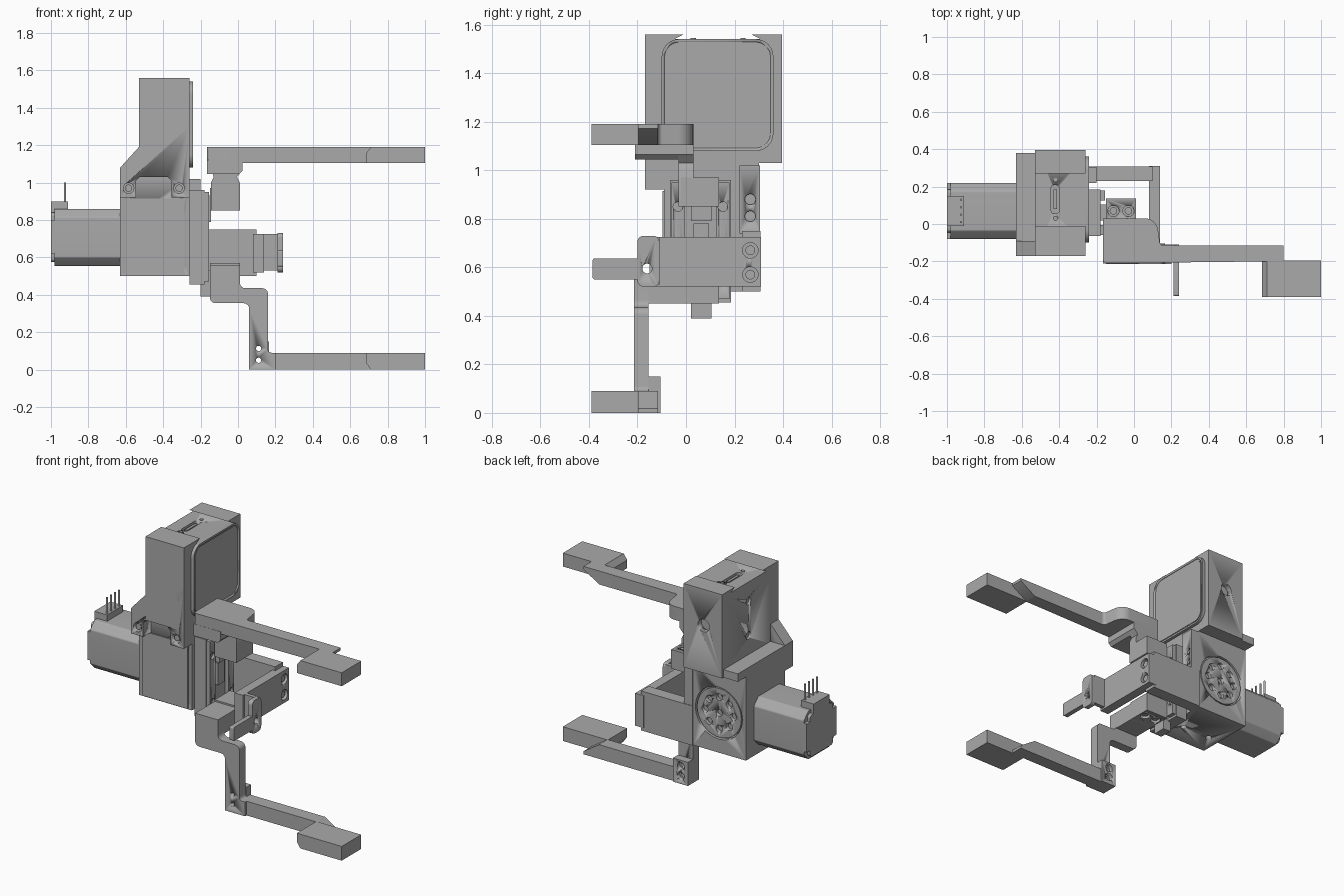
import bpy, bmesh, math
from mathutils import Vector

cube = bpy.data.objects.get("Cube")
if cube:
    bpy.data.objects.remove(cube, do_unlink=True)

grey = bpy.data.materials.new("machined grey")
grey.use_nodes = True
grey.diffuse_color = (0.40, 0.40, 0.40, 1)
grey.node_tree.nodes["Principled BSDF"].inputs["Base Color"].default_value = grey.diffuse_color

# for each extrusion axis: how (a, b, depth) maps to x, y, z
PLACE = {"x": lambda a, b, d: (d, a, b),
         "y": lambda a, b, d: (a, d, b),
         "z": lambda a, b, d: (a, b, d)}


def rounded(points):
    """Expand (a, b, radius) corners into arcs."""
    out = []
    for i, p in enumerate(points):
        c = Vector(p[:2])
        if len(p) == 2:
            out.append(c)
            continue
        u = (Vector(points[i - 1][:2]) - c).normalized()
        v = (Vector(points[(i + 1) % len(points)][:2]) - c).normalized()
        half = u.angle(v) / 2
        mid = c + (u + v).normalized() * (p[2] / math.sin(half))
        t = p[2] / math.tan(half)
        start, end = c + u * t - mid, c + v * t - mid
        for k in range(7):
            out.append(mid + start.lerp(end, k / 6).normalized() * p[2])
    return out


def add_prism(bm, points, axis, lo, hi):
    outline = rounded(points)
    place = PLACE[axis]
    low = [bm.verts.new(place(p[0], p[1], lo)) for p in outline]
    high = [bm.verts.new(place(p[0], p[1], hi)) for p in outline]
    n = len(outline)
    bm.faces.new(low)
    bm.faces.new(high)
    for i in range(n):
        j = (i + 1) % n
        bm.faces.new((low[i], low[j], high[j], high[i]))


def finish(name, bm):
    bmesh.ops.recalc_face_normals(bm, faces=bm.faces)
    mesh = bpy.data.meshes.new(name)
    bm.to_mesh(mesh)
    bm.free()
    mesh.materials.append(grey)
    obj = bpy.data.objects.new(name, mesh)
    bpy.context.collection.objects.link(obj)
    bpy.ops.object.select_all(action="DESELECT")
    obj.select_set(True)
    bpy.context.view_layer.objects.active = obj
    bpy.ops.object.shade_smooth_by_angle(angle=math.radians(32))
    return obj


def prism(name, points, axis, lo, hi):
    bm = bmesh.new()
    add_prism(bm, points, axis, lo, hi)
    return finish(name, bm)


def rect(a0, a1, b0, b1, r=0):
    return [p + (r,) if r else p for p in ((a0, b0), (a1, b0), (a1, b1), (a0, b1))]


def box(name, x0, x1, y0, y1, z0, z1, r=0, axis="z"):
    spans = {"x": (y0, y1, z0, z1, x0, x1), "y": (x0, x1, z0, z1, y0, y1),
             "z": (x0, x1, y0, y1, z0, z1)}[axis]
    return prism(name, rect(*spans[:4], r), axis, *spans[4:])


def circle(a, b, r, n=24):
    return [(a + r * math.cos(math.tau * i / n), b + r * math.sin(math.tau * i / n)) for i in range(n)]


def cut(obj, outlines, axis, lo, hi):
    """Cut several outlines out of a part."""
    bm = bmesh.new()
    for o in outlines:
        add_prism(bm, o, axis, lo, hi)
    cutter = finish("cutter", bm)
    cutter.hide_render = True
    mod = obj.modifiers.new("cut", "BOOLEAN")
    mod.operation, mod.solver, mod.object = "DIFFERENCE", "EXACT", cutter
    bpy.context.view_layer.objects.active = obj
    bpy.ops.object.modifier_apply(modifier="cut")
    bpy.data.objects.remove(cutter, do_unlink=True)


def holes(obj, centres, r, axis, lo, hi):
    cut(obj, [circle(a, b, r) for a, b in centres], axis, lo, hi)


def screws(name, centres, r, axis, lo, hi):
    bm = bmesh.new()
    for a, b in centres:
        add_prism(bm, circle(a, b, r), axis, lo, hi)
    return finish(name, bm)


# --- main actuator body, with a drilled output disc at the back
body = box("actuator_body", -.63, -.26, -.09, .30, .5, 1.03)
holes(body, [(-.52, .84), (-.33, .815), (-.52, .575), (-.33, .6)], .021, "y", -.12, -.04)
holes(body, [(-.44, .75)], .165, "y", .275, .35)
disc = prism("output_disc", circle(-.44, .75, .155, 40), "y", .26, .296)
holes(disc, circle(-.44, .75, .1, 8) + [(-.44, .75)], .022, "y", .275, .35)
holes(body, [(-.55, .05), (-.35, .05)], .02, "z", .45, .54)
box("body_seam_plate", -.605, -.285, -.097, -.085, .505, .915)

# --- motor with end cap, connector and pins
MOTOR = [(-.08, .6), (-.035, .555), (.175, .555), (.22, .6),
         (.22, .815), (.175, .86), (-.035, .86), (-.08, .815)]
prism("motor_case", [p + (.015,) for p in MOTOR], "x", -.98, -.63)
box("motor_end_cap", -1, -.97, -.045, .185, .575, .84, .02, "x")
box("motor_end_bar", -1, -.97, -.08, .22, .62, .8)
box("motor_connector", -1, -.91, -.01, .15, .84, .9)
screws("connector_pins", [(-.925, y) for y in (.01, .05, .09, .13)], .006, "z", .89, 1.0)

# --- camera bracket: front cheek, channel around the camera, flange
cheek = prism("bracket_front_cheek", [(-.63, .92), (-.63, 1.08), (-.53, 1.19), (-.53, 1.3),
              (-.26, 1.3), (-.26, .92)], "y", -.17, -.09)
cut(cheek, [[(-.545, .9), (-.545, 1.01), (-.525, 1.03), (-.375, 1.03), (-.355, 1.01), (-.355, .9)]],
    "y", -.2, -.03)
holes(cheek, [(-.585, .97), (-.315, .97)], .028, "y", -.2, -.13)
screws("cheek_screws", [(-.585, .97), (-.315, .97)], .019, "y", -.16, -.12)
channel = prism("bracket_channel", [(-.17, 1.03), (.395, 1.03), (.395, 1.56), (.27, 1.56), (.36, 1.515),
                (.36, 1.08), (-.1, 1.08), (-.1, 1.515), (-.01, 1.56), (-.17, 1.56)], "x", -.53, -.26)
holes(channel, [(-.4, 1.33)], .04, "y", .34, .45)
wall = box("bracket_rear_wall", -.529, -.5, -.12, .38, 1.05, 1.54)
holes(wall, [(.13, 1.2), (.13, 1.42)], .024, "x", -.56, -.515)
box("bracket_flange", -.63, -.27, -.17, .38, 1.03, 1.08)

# --- camera with a framed window and a top socket
camera = box("camera_case", -.5, -.26, -.1, .36, 1.08, 1.54)
socket = rect(-.443, -.4, .055, .21, .018)
cut(camera, [socket], "z", 1.51, 1.6)
prism("socket_tongue", rect(-.43, -.413, .08, .185), "z", 1.5, 1.535)
screws("socket_screws", [(-.42, .03), (-.42, .235)], .011, "z", 1.52, 1.545)
window = box("camera_window", -.27, -.24, -.1, .36, 1.08, 1.54, .07, "x")
cut(window, [rect(-.088, .348, 1.092, 1.528, .06)], "x", -.246, -.2)
box("window_glass", -.26, -.243, -.08, .34, 1.1, 1.52, .055, "x")

# --- slide base, rails and the two carriages
base = box("slide_base", -.26, -.18, -.065, .185, .455, .96)
for y0 in (-.06, .125):
    rail = box("slide_rail", -.19, -.155, y0, y0 + .055, .47, .95)
    holes(rail, [(y0 + .027, z) for z in (.56, .85)], .02, "x", -.17, -.1)
box("lead_screw_block", -.2, -.16, .03, .095, .64, .78)
for name, z0, z1 in (("upper", .85, .97), ("lower", .45, .57)):
    mount = box(name + "_finger_mount", -.15, .01, -.02, .135, z0, z1)
    outer = (z1 - .03, z1 + .05) if name == "upper" else (z0 - .05, z0 + .03)
    holes(mount, [(-.11, .07), (-.03, .07)], .03, "z", *outer)
    screws(name + "_mount_screws", [(-.11, .07), (-.03, .07)], .02, "z", z0 + .01, z1 - .01)
    box(name + "_carriage", -.2, -.145, .02, .105, z0 - .06, z1 - .04)

# --- upper finger
prism("upper_finger_neck", [(-.145, .85), (.01, .85), (.01, 1.0), (-.005, 1.03), (.02, 1.06),
      (-.14, 1.06), (-.13, 1.03), (-.145, 1.0)], "y", -.03, .03)
prism("upper_finger_base", [(-.165, 1.045), (.005, 1.045), (.025, 1.065), (.025, 1.12), (-.165, 1.12)],
      "y", -.21, .03)
prism("upper_finger_arm", [(-.165, -.21, .02), (.69, -.2), (.69, -.115), (.14, -.115, .02),
      (.12, .03, .07), (-.165, .03)], "z", 1.105, 1.19)


def finger_end(name, outer, inner):
    """Tapered bar end and offset finger tip."""
    prism(name + "_taper", [(.68, outer), (.8, outer), (.8, outer + (inner - outer) * .2),
          (.69, inner), (.68, inner)], "y", -.2, -.115)
    step = outer + (inner - outer) * .4
    prism(name + "_tip", [(.71, outer), (1, outer), (1, inner), (.685, inner), (.685, step)],
          "y", -.39, -.195)


finger_end("upper_finger", 1.19, 1.105)

# --- lower finger: cranked drop plate, foot block and bar
drop = prism("lower_finger_drop", [(-.15, .56), (-.15, .355, .03), (.06, .355, .03), (.06, 0),
             (.2, 0), (.2, .09), (.16, .09, .02), (.16, .435, .03), (.01, .435, .03), (.01, .56)],
             "y", -.215, -.155)
foot = box("lower_finger_foot", .06, .165, -.155, -.105, 0, .15)
for part in (drop, foot):
    holes(part, [(.11, .05), (.11, .113)], .014, "y", -.25, -.07)
holes(foot, [(.11, .05), (.11, .113)], .025, "y", -.13, -.07)
box("lower_finger_arm", .16, .69, -.2, -.115, 0, .09)
box("lower_finger_link", -.15, .01, -.16, .03, .45, .56)
finger_end("lower_finger", 0, .09)

# --- side bracket wrapping from the back of the body to the front
box("side_bracket_back", -.26, .1, .23, .308, .5, .75)
bar = box("side_bracket_bar", .08, .14, -.15, .31, .52, .725)
holes(bar, [(.265, .57), (.265, .67)], .032, "x", .115, .2)
screws("bar_screws", [(.265, .57), (.265, .67)], .02, "x", .1, .13)
box("side_bracket_front", .08, .22, -.135, -.11, .53, .725)
ear = box("side_bracket_ear", .21, .24, -.2, -.11, .52, .73, .025, "x")
holes(ear, [(-.16, .595)], .02, "x", .19, .26)
box("side_bracket_tab", .21, .24, -.385, -.19, .55, .637, .01, "x")
upper = box("back_mount_block", -.26, -.2, .22, .305, .74, 1.02)
holes(upper, [(.265, .81), (.265, .88)], .022, "x", -.22, -.15)
